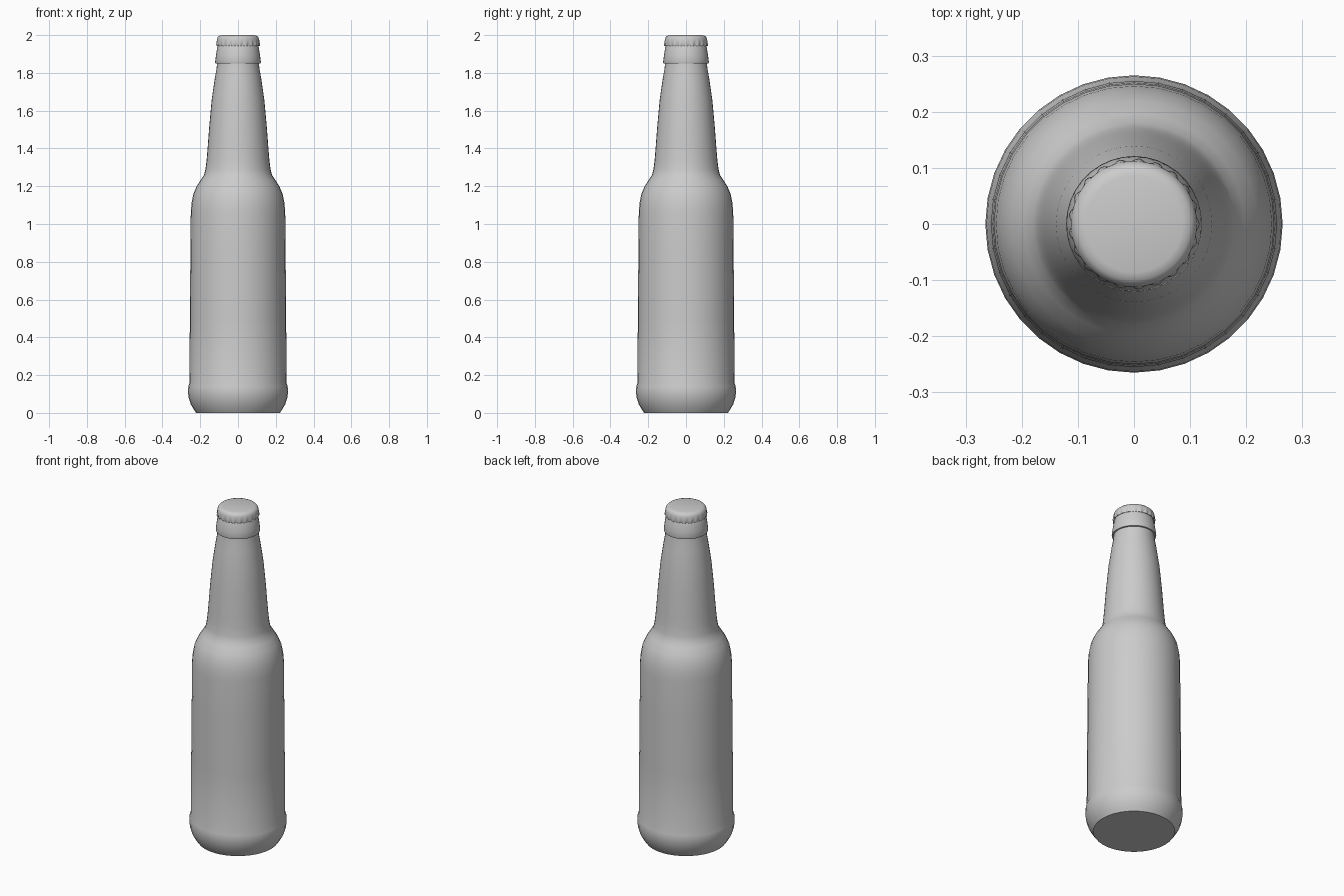
import bpy
import bmesh
from math import cos, sin, pi, radians

cube = bpy.data.objects.get("Cube")
if cube:
    bpy.data.objects.remove(cube)

grey = bpy.data.materials.new("light grey")
grey.use_nodes = True
grey.diffuse_color = (0.6, 0.6, 0.6, 1)
grey.node_tree.nodes["Principled BSDF"].inputs["Base Color"].default_value = (0.6, 0.6, 0.6, 1)


def lathe(name, profile, sides, teeth=0):
    """Spin (radius, z, flute depth) rings about z and close both ends."""
    bm = bmesh.new()
    rings = []
    for r, z, flute in profile:
        ring = []
        for i in range(sides):
            a = 2 * pi * i / sides
            rad = r + flute * cos(teeth * a)
            drop = 0.5 * flute * cos(teeth * a)
            ring.append(bm.verts.new((rad * cos(a), rad * sin(a), z - drop)))
        rings.append(ring)
    for low, high in zip(rings, rings[1:]):
        for i in range(sides):
            j = (i + 1) % sides
            bm.faces.new((low[i], low[j], high[j], high[i]))
    bm.faces.new(rings[0][::-1])
    bm.faces.new(rings[-1])
    mesh = bpy.data.meshes.new(name)
    bm.to_mesh(mesh)
    bm.free()
    mesh.materials.append(grey)
    obj = bpy.data.objects.new(name, mesh)
    bpy.context.collection.objects.link(obj)
    bpy.ops.object.select_all(action="DESELECT")
    obj.select_set(True)
    bpy.context.view_layer.objects.active = obj
    bpy.ops.object.shade_smooth_by_angle(angle=radians(40))
    return obj


# Glass body: rounded foot, straight sides, shoulder and tapering neck
body = [(0.222, 0), (0.232, 0.015), (0.25, 0.045), (0.261, 0.08), (0.265, 0.11),
        (0.263, 0.14), (0.257, 0.16), (0.255, 0.5), (0.252, 0.85), (0.25, 1.06),
        (0.246, 1.11), (0.236, 1.16), (0.219, 1.2), (0.196, 1.235), (0.18, 1.26),
        (0.172, 1.29), (0.166, 1.34), (0.161, 1.4), (0.152, 1.52),
        (0.139, 1.66), (0.123, 1.77), (0.114, 1.82), (0.11, 1.855)]
lathe("bottle_body", [(r, z, 0) for r, z in body], 36)

# Raised collar under the cap
collar = [(0.107, 1.85), (0.119, 1.851), (0.121, 1.858), (0.117, 1.89), (0.109, 1.94), (0.102, 1.955)]
lathe("neck_collar", [(r, z, 0) for r, z in collar], 36)

# Crimped cap with a fluted skirt and a rounded top
cap = [(0.1, 1.948, 0), (0.112, 1.943, 0.003), (0.114, 1.95, 0.003), (0.113, 1.963, 0.0012),
       (0.112, 1.976, 0), (0.108, 1.988, 0), (0.1, 1.996, 0), (0.086, 2.0, 0)]
lathe("bottle_cap", cap, 126, teeth=21)
